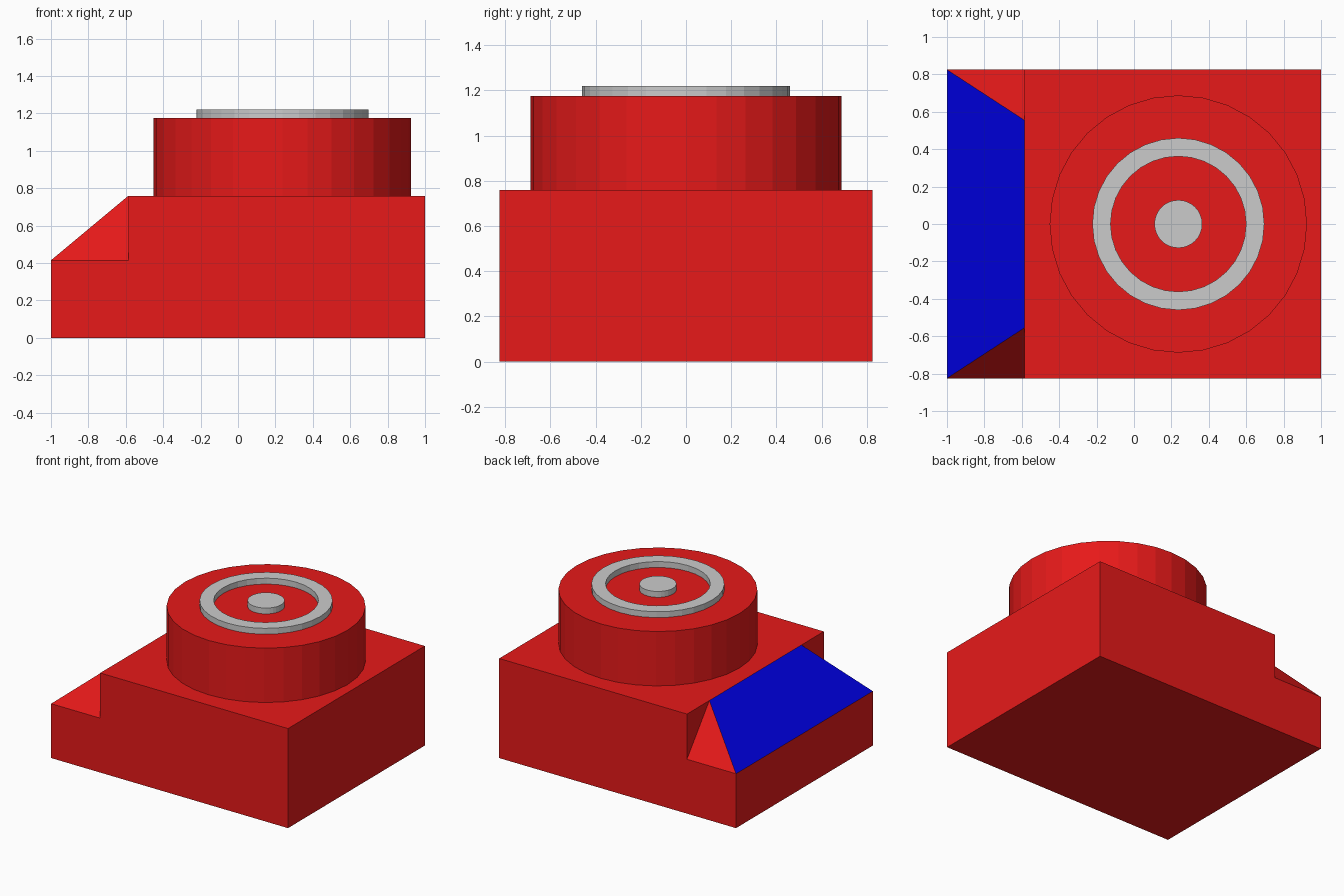
import bpy, bmesh
from math import cos, sin, tau

if "Cube" in bpy.data.objects:
    bpy.data.objects.remove(bpy.data.objects["Cube"])

CENTRE_X, SIDES = 0.237, 32


def material(name, colour):
    m = bpy.data.materials.new(name)
    m.diffuse_color = colour
    m.use_nodes = True
    m.node_tree.nodes["Principled BSDF"].inputs["Base Color"].default_value = m.diffuse_color
    return m


red = material("red", (0.8, 0.01, 0.01, 1))
blue = material("blue", (0.0, 0.0, 0.8, 1))


def finish(name, bm, *mats):
    bmesh.ops.recalc_face_normals(bm, faces=bm.faces)
    mesh = bpy.data.meshes.new(name)
    bm.to_mesh(mesh)
    bm.free()
    for m in mats:
        mesh.materials.append(m)
    obj = bpy.data.objects.new(name, mesh)
    bpy.context.collection.objects.link(obj)
    return obj


def lathe(name, profile, *mats):
    """Flat-shaded turned part from (radius, z) points; ends are capped unless the profile is a closed loop."""
    bm = bmesh.new()
    rings = [[bm.verts.new((CENTRE_X + r * cos(tau * i / SIDES), r * sin(tau * i / SIDES), z))
              for i in range(SIDES)] for r, z in profile]
    closed = len(profile) > 2
    pairs = list(zip(rings, rings[1:])) + ([(rings[-1], rings[0])] if closed else [])
    for a, b in pairs:
        for i in range(SIDES):
            j = (i + 1) % SIDES
            bm.faces.new((a[i], a[j], b[j], b[i]))
    if not closed:
        bm.faces.new(rings[0])
        bm.faces.new(rings[-1])
    return finish(name, bm, *mats)


# Base block: notched side outline, with a tapered ramp in the notch
outline = {"A": (-1, 0), "B": (1, 0), "C": (1, 0.76), "D": (-0.586, 0.76),
           "E": (-0.586, 0.415), "F": (-1, 0.415)}
bm = bmesh.new()
front, back = {}, {}
for side, s in ((front, -1), (back, 1)):
    for key, (x, z) in outline.items():
        side[key] = bm.verts.new((x, s * 0.825, z))
    side["G"] = bm.verts.new((-0.586, s * 0.555, 0.76))
    # Flank, ramp cheek and step wall
    for keys in ("ABCDEF", "FEG", "EDG"):
        bm.faces.new([side[k] for k in keys])
# Bottom, right, top, ramp and left faces spanning front to back
for keys in ("AB", "BC", "CDG", "GF", "FA"):
    face = bm.faces.new([front[k] for k in keys] + [back[k] for k in reversed(keys)])
    face.material_index = int(keys == "GF")
finish("base_block", bm, red, blue)

# Round drum with a raised ring and centre button
lathe("drum", [(0.688, 0.76), (0.688, 1.175)], red)
lathe("raised_ring", [(0.46, 1.175), (0.46, 1.22), (0.362, 1.22), (0.362, 1.175)])
lathe("centre_button", [(0.128, 1.175), (0.128, 1.22)])
